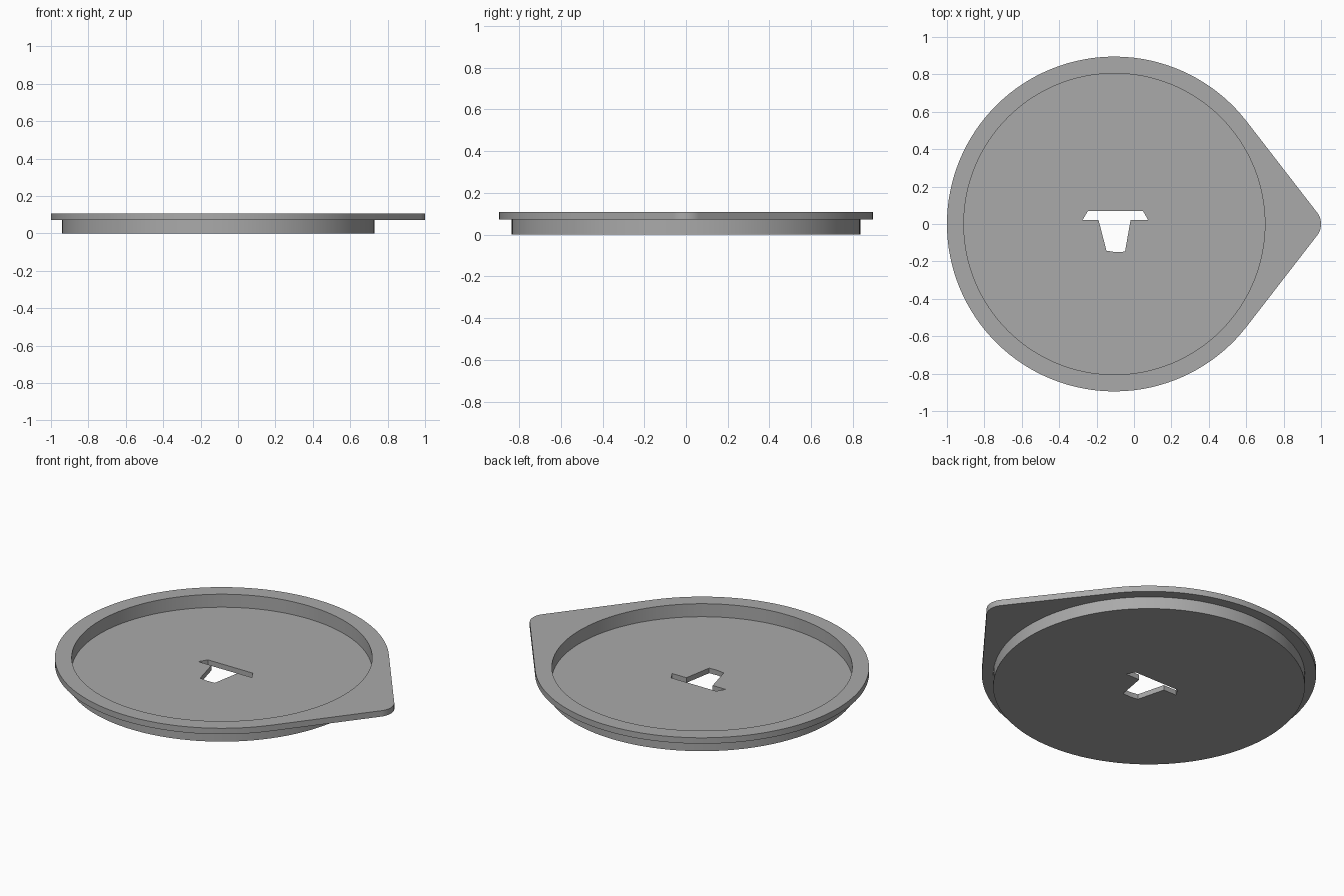
import bpy, bmesh
from math import sin, cos, acos, pi, radians

cube = bpy.data.objects.get("Cube")
if cube:
    bpy.data.objects.remove(cube, do_unlink=True)

CX = -0.105                                   # centre of the dish
RIM_R, WALL_R, INNER_R, TIP_R = 0.895, 0.835, 0.805, 0.1
TOP, RIM_LOW, FLOOR = 0.107, 0.072, 0.03


def arc(cx, r, start, end, n):
    return [(cx + r * cos(start + (end - start) * i / n),
             r * sin(start + (end - start) * i / n)) for i in range(n + 1)]


def circle(r):
    return arc(CX, r, 0, 2 * pi, 128)[:-1]


# Rim outline: big arc joined by tangents to a small rounded tip
tip_x = 1 - TIP_R
t = acos((RIM_R - TIP_R) / (tip_x - CX))
outline = arc(CX, RIM_R, t, 2 * pi - t, 100) + arc(tip_x, TIP_R, -t, t, 16)

# T-shaped slot in the floor
slot = [(-0.246, 0.07), (-0.275, 0.022), (-0.19, 0.022), (-0.147, -0.143),
        (-0.1, -0.15), (-0.048, -0.148), (-0.018, 0.022), (0.075, 0.022), (0.048, 0.07)]

bm = bmesh.new()


def ring(points, z):
    verts = [bm.verts.new((x, y, z)) for x, y in points]
    return verts, [bm.edges.new((v, verts[i - 1])) for i, v in enumerate(verts)]


def plate(outer, hole, z):
    """Flat face between an outline and a hole."""
    edges = ring(outer, z)[1] + ring(hole, z)[1]
    bmesh.ops.triangle_fill(bm, edges=edges, use_beauty=True)


def wall(points, low, high):
    a, b = ring(points, low)[0], ring(points, high)[0]
    for i in range(len(a)):
        bm.faces.new((a[i - 1], a[i], b[i], b[i - 1]))


inner, outer = circle(INNER_R), circle(WALL_R)
plate(outline, inner, TOP)          # rim top
wall(outline, RIM_LOW, TOP)         # rim edge
plate(outline, outer, RIM_LOW)      # rim underside
wall(outer, 0, RIM_LOW)             # outside of the dish
plate(outer, slot, 0)               # underside
wall(slot, 0, FLOOR)                # slot sides
plate(inner, slot, FLOOR)           # dish floor
wall(inner, FLOOR, TOP)             # inside of the dish
bmesh.ops.remove_doubles(bm, verts=bm.verts[:], dist=0.0001)
bmesh.ops.recalc_face_normals(bm, faces=bm.faces[:])

mesh = bpy.data.meshes.new("dish_lid")
bm.to_mesh(mesh)
bm.free()
dish = bpy.data.objects.new("dish_lid", mesh)
bpy.context.collection.objects.link(dish)

# Single grey material
grey = bpy.data.materials.new("grey")
grey.use_nodes = True
color = (0.4, 0.4, 0.4, 1)
grey.diffuse_color = color
grey.node_tree.nodes["Principled BSDF"].inputs["Base Color"].default_value = color
mesh.materials.append(grey)

# Smooth round walls, crisp rims
bpy.ops.object.select_all(action='DESELECT')
dish.select_set(True)
bpy.context.view_layer.objects.active = dish
bpy.ops.object.shade_smooth_by_angle(angle=radians(30))
